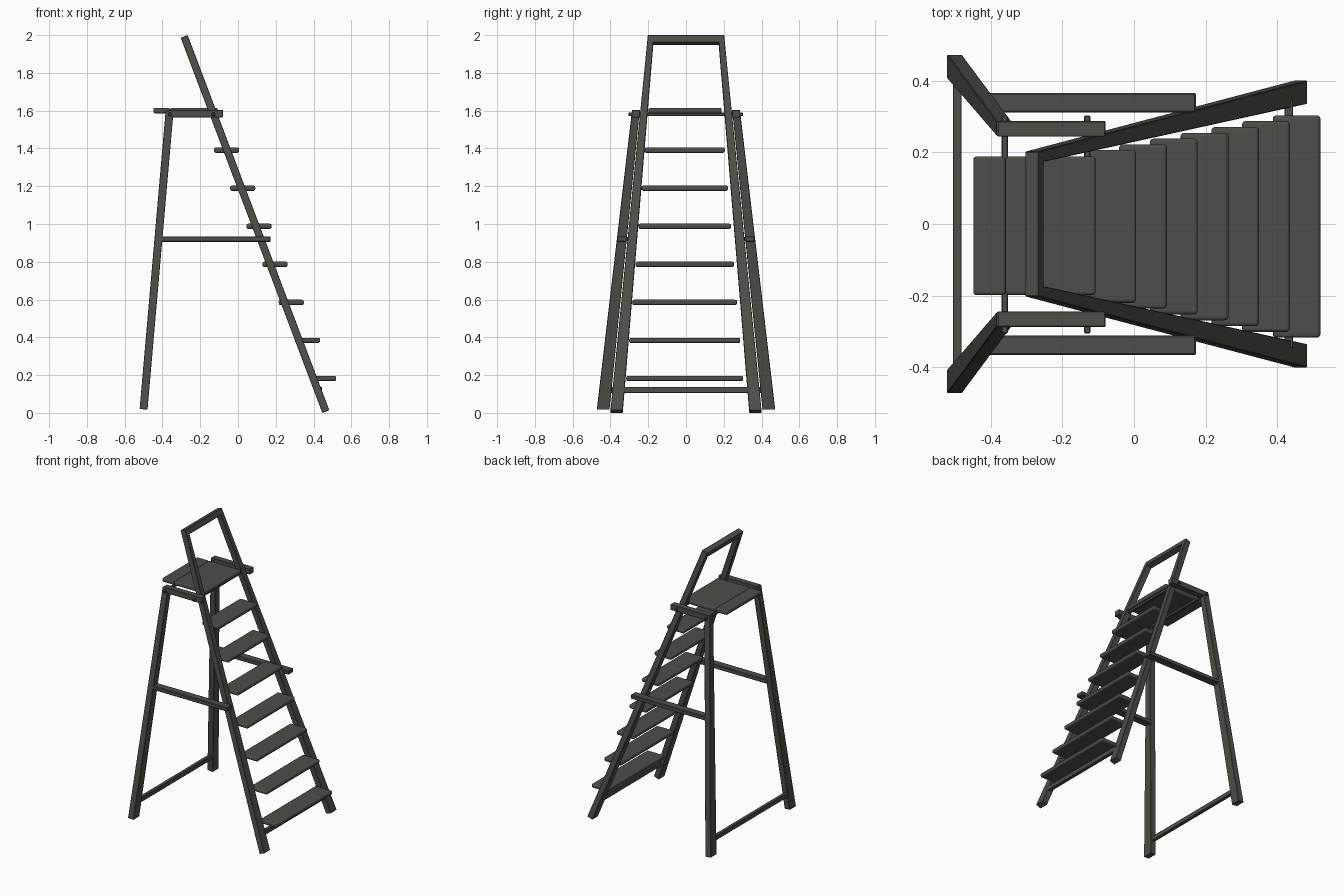
import bpy, bmesh
from mathutils import Vector

if "Cube" in bpy.data.objects:
    bpy.data.objects.remove(bpy.data.objects["Cube"])

mat = bpy.data.materials.new("dark olive grey")
mat.diffuse_color = (0.075, 0.075, 0.065, 1)
mat.use_nodes = True
mat.node_tree.nodes["Principled BSDF"].inputs["Base Color"].default_value = mat.diffuse_color


def finish(name, bm, bevel=0.0, segs=1):
    bmesh.ops.recalc_face_normals(bm, faces=bm.faces)
    me = bpy.data.meshes.new(name)
    bm.to_mesh(me)
    bm.free()
    me.materials.append(mat)
    ob = bpy.data.objects.new(name, me)
    bpy.context.collection.objects.link(ob)
    if bevel:
        m = ob.modifiers.new("rounded edges", 'BEVEL')
        m.width, m.segments = bevel, segs
    return ob


def box(name, x, y, z, bevel=0.002, segs=1):
    bm = bmesh.new()
    bmesh.ops.create_cube(bm, size=1)
    for v in bm.verts:
        v.co = Vector([(r[0] + r[1]) / 2 + c * (r[1] - r[0]) for c, r in zip(v.co, (x, y, z))])
    return finish(name, bm, bevel, segs)


def leaning_beam(name, a, b, ya, yb, depth):
    """Beam from a to b in the xz plane; ya / yb are the y ranges at each end."""
    a, b = Vector((a[0], 0, a[1])), Vector((b[0], 0, b[1]))
    d = (b - a).normalized()
    n = Vector((d.z, 0, -d.x)) * depth / 2
    bm = bmesh.new()
    rings = []
    for c, ys in ((a, ya), (b, yb)):
        pts = [(-1, ys[0]), (1, ys[0]), (1, ys[1]), (-1, ys[1])]
        rings.append([bm.verts.new(c + n * s + Vector((0, y, 0))) for s, y in pts])
    lo, hi = rings
    bm.faces.new(lo)
    bm.faces.new(hi)
    for i in range(4):
        j = (i + 1) % 4
        bm.faces.new((lo[i], lo[j], hi[j], hi[i]))
    return finish(name, bm, 0.002)


def side(s, lo, hi):
    return tuple(sorted((s * lo, s * hi)))


for s, label in ((-1, "front"), (1, "back")):
    # climbing rails and support legs
    leaning_beam(label + "_ladder_rail", (0.465, 0.007), (-0.285, 1.993),
                 side(s, 0.335, 0.40), side(s, 0.17, 0.202), 0.04)
    leaning_beam(label + "_support_leg", (-0.50, 0.019), (-0.362, 1.60),
                 side(s, 0.405, 0.472), side(s, 0.245, 0.286), 0.042)
    # platform bearers and mid braces
    box(label + "_platform_bearer", (-0.38, -0.08), side(s, 0.244, 0.287), (1.565, 1.604))
    box(label + "_mid_brace", (-0.41, 0.173), side(s, 0.311, 0.365), (0.906, 0.935), 0.004)

# handle across the top of the rails
leaning_beam("top_handle", (-0.2705, 1.955), (-0.285, 1.993), (-0.202, 0.202), (-0.202, 0.202), 0.04)

# treads, getting narrower as they rise
for i in range(7):
    half = 0.31 - i * 0.0162
    right = 0.52 - i * 0.0857
    z = 0.182 + i * 0.2015
    box("tread_%d" % (i + 1), (right - 0.133, right), (-half - 0.007, half - 0.007),
        (z - 0.014, z + 0.014), 0.010, 3)

# platform boards
for name, x in (("rear_platform_board", (-0.448, -0.358)), ("main_platform_board", (-0.358, -0.107))):
    box(name, x, (-0.198, 0.188), (1.586, 1.614), 0.008, 3)

# rods under the platform
for name, x in (("rear_platform_rod", -0.36), ("front_platform_rod", -0.13)):
    box(name, (x - 0.009, x + 0.009), (-0.305, 0.302), (1.571, 1.589), 0.003)

# low cross bars
box("rear_cross_bar", (-0.505, -0.481), (-0.42, 0.42), (0.106, 0.138))
box("front_cross_bar", (0.419, 0.444), (-0.345, 0.345), (0.106, 0.138))
